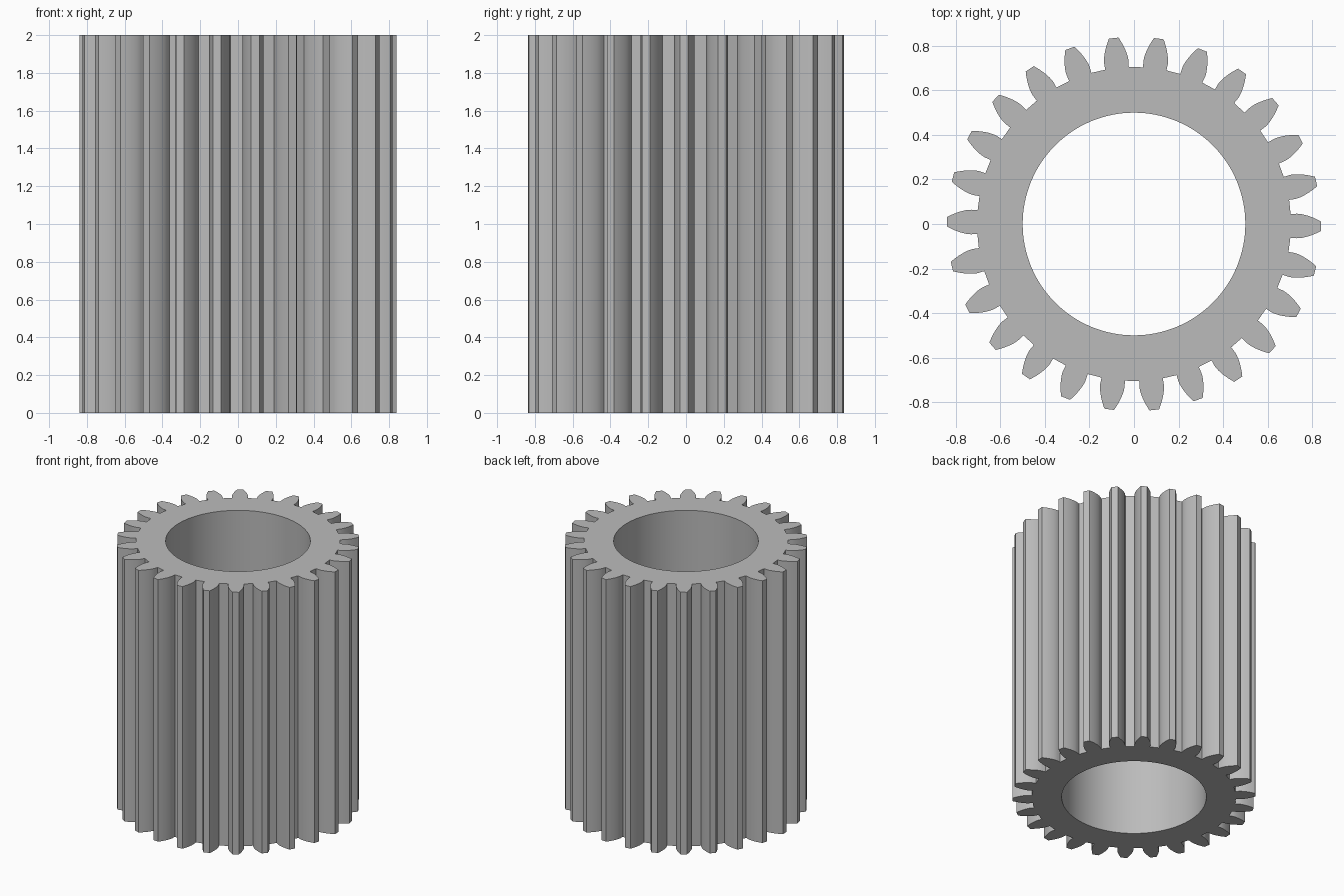
import bpy
import bmesh
from math import acos, cos, sin, tan, pi, radians

if "Cube" in bpy.data.objects:
    bpy.data.objects.remove(bpy.data.objects["Cube"], do_unlink=True)

TEETH = 26
TIP_R = 0.84
PITCH_R = TIP_R / (1 + 2 / TEETH)
MODULE = 2 * PITCH_R / TEETH
ROOT_R = PITCH_R - 1.25 * MODULE
PRESSURE = radians(20)
BASE_R = PITCH_R * cos(PRESSURE)
BORE_R = 0.5
HEIGHT = 2.0
TURN = radians(-0.7)
FLANK_STEPS = 8


def involute(angle):
    return tan(angle) - angle


def half_angle(radius):
    """Half the angle a tooth spans at a given radius."""
    a = acos(min(1.0, BASE_R / radius))
    return pi / (2 * TEETH) + involute(PRESSURE) - involute(a)


def polar(radius, angle):
    return (radius * cos(angle), radius * sin(angle), 0)


# Outline of one tooth: root, involute flank, flat tip, and back down
radii = [ROOT_R] + [BASE_R + (TIP_R - BASE_R) * i / FLANK_STEPS
                    for i in range(FLANK_STEPS + 1)]
rising = [(r, -half_angle(max(r, BASE_R))) for r in radii]
tooth = rising + [(r, -a) for r, a in reversed(rising)]
outline = [polar(r, a + TURN + 2 * pi * k / TEETH)
           for k in range(TEETH) for r, a in tooth]
bore = [polar(BORE_R, 2 * pi * i / 128) for i in range(128)]

# Ring-shaped face between outline and bore, extruded to full height
bm = bmesh.new()
edges = []
for loop in (outline, bore):
    verts = [bm.verts.new(p) for p in loop]
    edges += [bm.edges.new((v, verts[i - 1])) for i, v in enumerate(verts)]
bmesh.ops.triangle_fill(bm, edges=edges, use_beauty=True, normal=(0, 0, 1))
result = bmesh.ops.extrude_face_region(bm, geom=bm.faces[:], use_keep_orig=True)
top = [g for g in result["geom"] if isinstance(g, bmesh.types.BMVert)]
bmesh.ops.translate(bm, verts=top, vec=(0, 0, HEIGHT))
bmesh.ops.recalc_face_normals(bm, faces=bm.faces[:])
mesh = bpy.data.meshes.new("spur_gear")
bm.to_mesh(mesh)
bm.free()

gear = bpy.data.objects.new("spur_gear", mesh)
bpy.context.collection.objects.link(gear)

# Plain grey metal
grey = bpy.data.materials.new("plain_grey")
grey.use_nodes = True
colour = (0.5, 0.5, 0.5, 1)
grey.diffuse_color = colour
grey.node_tree.nodes["Principled BSDF"].inputs["Base Color"].default_value = colour
mesh.materials.append(grey)

# Smooth bore and flanks, crisp rims and corners
bpy.ops.object.select_all(action="DESELECT")
gear.select_set(True)
bpy.context.view_layer.objects.active = gear
bpy.ops.object.shade_smooth_by_angle(angle=radians(30))
